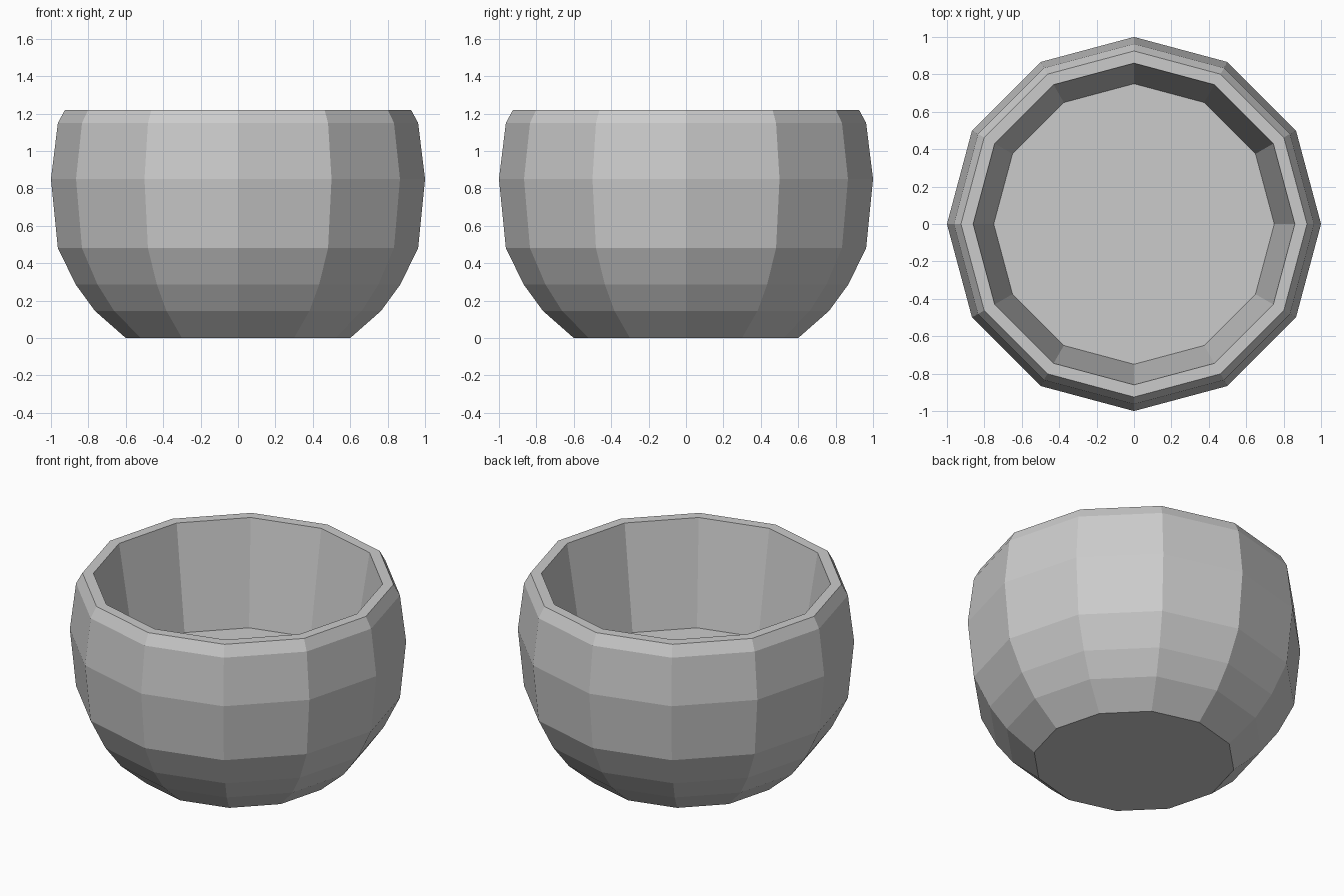
import bpy
import bmesh
from math import cos, sin, tau

cube = bpy.data.objects.get("Cube")
if cube:
    bpy.data.objects.remove(cube, do_unlink=True)

SIDES = 12

# Bowl profile (radius, height): outside going up, over the rim, down to the floor
PROFILE = [
    (0.60, 0.0), (0.765, 0.145), (0.867, 0.285), (0.963, 0.48), (1.0, 0.85),
    (0.963, 1.15), (0.925, 1.22), (0.86, 1.22), (0.75, 0.55),
]


def make_material(name, color):
    mat = bpy.data.materials.new(name)
    mat.use_nodes = True
    mat.diffuse_color = color
    mat.node_tree.nodes["Principled BSDF"].inputs["Base Color"].default_value = color
    return mat


def lathe(name, profile, sides, mat):
    bm = bmesh.new()
    rings = [[bm.verts.new((r * cos(tau * i / sides), r * sin(tau * i / sides), z))
              for i in range(sides)] for r, z in profile]
    # Walls between neighbouring rings
    for low, high in zip(rings, rings[1:]):
        for i in range(sides):
            j = (i + 1) % sides
            bm.faces.new((low[i], low[j], high[j], high[i]))
    # Flat base and inner floor
    bm.faces.new(rings[0][::-1])
    bm.faces.new(rings[-1])
    bmesh.ops.recalc_face_normals(bm, faces=bm.faces)
    mesh = bpy.data.meshes.new(name)
    bm.to_mesh(mesh)
    bm.free()
    mesh.materials.append(mat)
    obj = bpy.data.objects.new(name, mesh)
    bpy.context.collection.objects.link(obj)
    return obj


# Faceted bowl with a thin flat rim
lathe("bowl", PROFILE, SIDES, make_material("light grey", (0.6, 0.6, 0.6, 1.0)))
